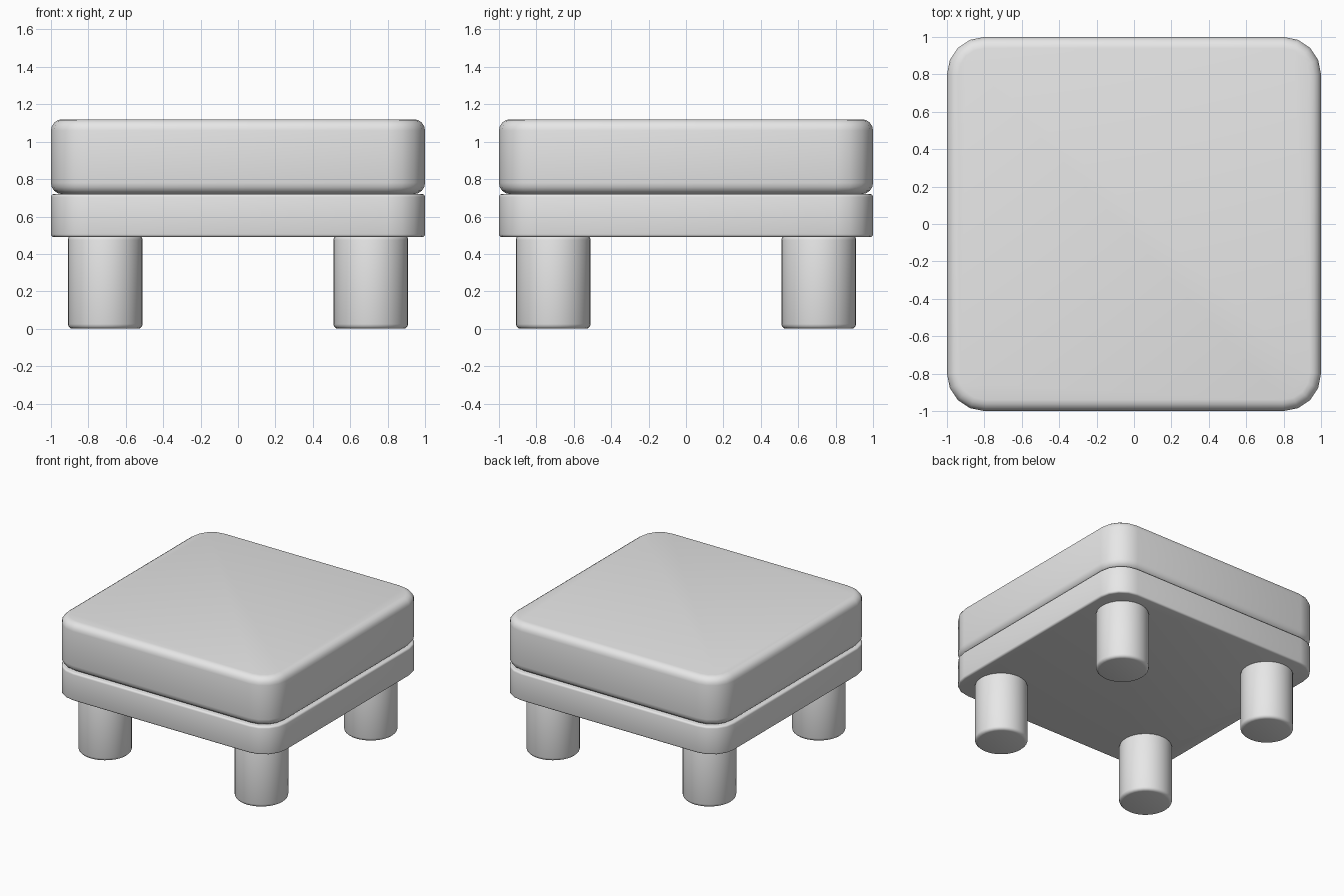
import bpy, bmesh
from math import pi, radians, sin, cos

cube = bpy.data.objects.get("Cube")
if cube:
    bpy.data.objects.remove(cube, do_unlink=True)

# Single neutral finish
grey = bpy.data.materials.new("plain_grey")
grey.use_nodes = True
colour = (0.8, 0.8, 0.8, 1)
grey.diffuse_color = colour
grey.node_tree.nodes["Principled BSDF"].inputs["Base Color"].default_value = colour


def rounded_square(half, radius, steps):
    """Outline of a square with rounded corners, counter-clockwise."""
    points = []
    for corner, (sx, sy) in enumerate([(1, 1), (-1, 1), (-1, -1), (1, -1)]):
        for i in range(steps + 1):
            a = (corner + i / steps) * pi / 2
            points.append((sx * (half - radius) + radius * cos(a),
                           sy * (half - radius) + radius * sin(a)))
    return points


def circle(cx, cy, radius, sides):
    return [(cx + radius * cos(2 * pi * i / sides),
             cy + radius * sin(2 * pi * i / sides)) for i in range(sides)]


def slab(name, outline, bottom, top, bevel, segments):
    """Extrude an outline upward and round its top and bottom rims."""
    bm = bmesh.new()
    base = bm.faces.new([bm.verts.new((x, y, bottom)) for x, y in outline])
    extruded = bmesh.ops.extrude_face_region(bm, geom=[base], use_keep_orig=True)
    for v in extruded["geom"]:
        if isinstance(v, bmesh.types.BMVert):
            v.co.z = top
    bmesh.ops.recalc_face_normals(bm, faces=bm.faces)
    rims = [e for e in bm.edges if abs(e.verts[0].co.z - e.verts[1].co.z) < 1e-5]
    bmesh.ops.bevel(bm, geom=rims, offset=bevel, segments=segments,
                    profile=0.5, affect='EDGES', clamp_overlap=True)
    mesh = bpy.data.meshes.new(name)
    bm.to_mesh(mesh)
    bm.free()
    mesh.materials.append(grey)
    obj = bpy.data.objects.new(name, mesh)
    bpy.context.collection.objects.link(obj)
    bpy.ops.object.select_all(action='DESELECT')
    obj.select_set(True)
    bpy.context.view_layer.objects.active = obj
    bpy.ops.object.shade_smooth_by_angle(angle=radians(40))
    return obj


# Cushion and the frame under it
outline = rounded_square(1.0, 0.2, 4)
slab("seat_cushion", outline, 0.72, 1.12, 0.06, 4)
slab("seat_frame", outline, 0.49, 0.72, 0.015, 3)

# Four round legs
for y, depth in ((-0.71, "front"), (0.71, "back")):
    for x, side in ((-0.71, "right"), (0.71, "left")):
        slab(f"{depth}_{side}_leg", circle(x, y, 0.2, 32), 0, 0.5, 0.025, 3)
